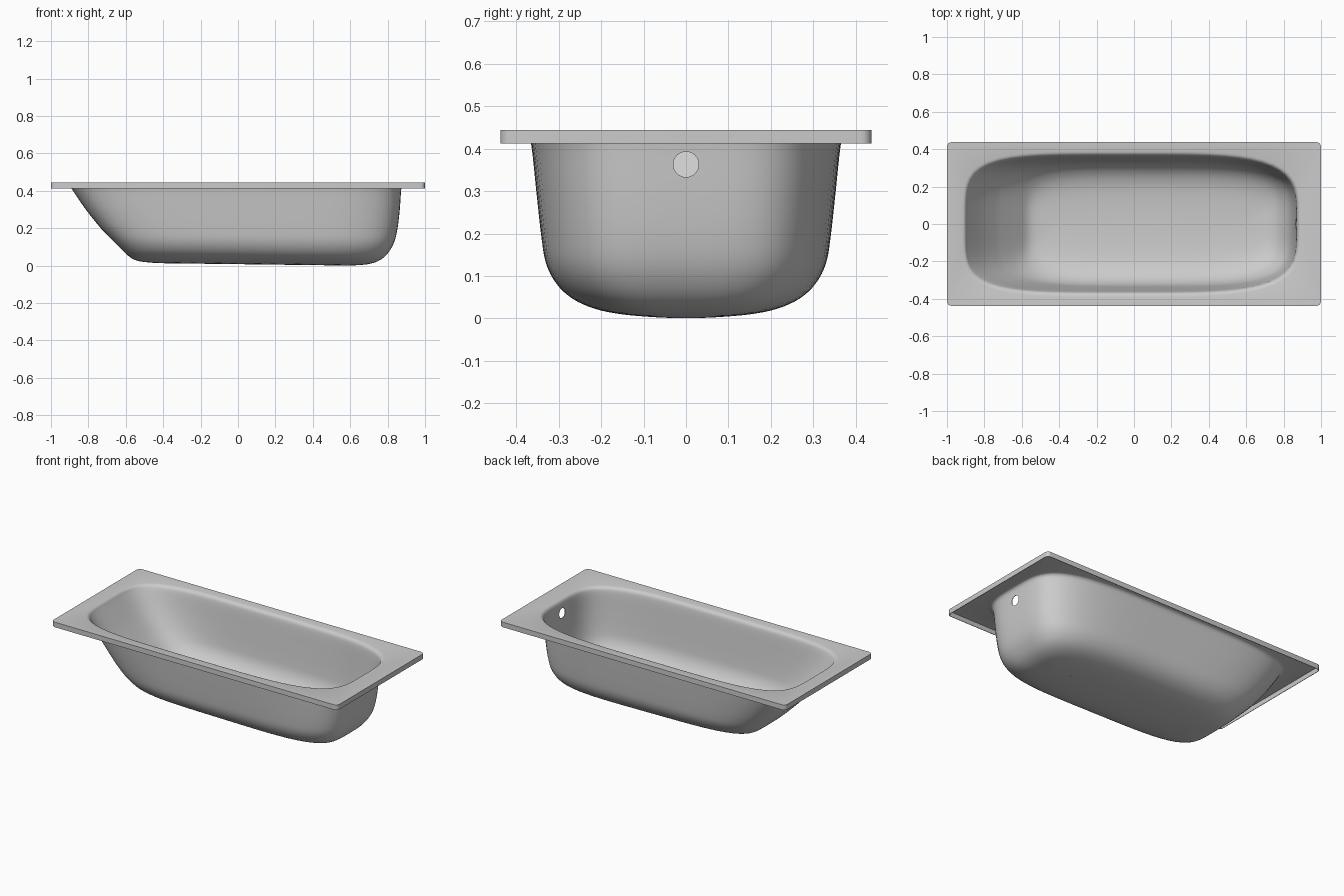
import bpy, bmesh, math
from mathutils import Vector

cube = bpy.data.objects.get("Cube")
if cube:
    bpy.data.objects.remove(cube, do_unlink=True)

SEG = 96
RIM_Z, SKIRT_Z = 0.444, 0.412

enamel = bpy.data.materials.new("grey enamel")
enamel.use_nodes = True
enamel.diffuse_color = (0.6, 0.6, 0.6, 1)
enamel.node_tree.nodes["Principled BSDF"].inputs["Base Color"].default_value = (0.6, 0.6, 0.6, 1)

# Basin levels: height, head end x, foot end x, half width
LEVELS = [
    (RIM_Z, -0.915, 0.89, 0.388), (0.437, -0.902, 0.878, 0.373),
    (0.41, -0.885, 0.87, 0.362), (0.30, -0.81, 0.862, 0.35),
    (0.20, -0.73, 0.85, 0.339), (0.13, -0.67, 0.833, 0.328),
    (0.08, -0.625, 0.807, 0.304), (0.045, -0.592, 0.775, 0.268),
    (0.022, -0.56, 0.735, 0.218), (0.010, -0.52, 0.69, 0.16),
    (0.004, -0.46, 0.63, 0.09), (0.002, -0.42, 0.59, 0.03),
]


def smooth_levels(keys, steps=4):
    """Catmull-Rom interpolation between the basin levels."""
    pts = [Vector(k) for k in keys]
    out = []
    for i in range(len(pts) - 1):
        a, b = pts[max(i - 1, 0)], pts[i]
        c, d = pts[i + 1], pts[min(i + 2, len(pts) - 1)]
        for s in range(steps):
            t = s / steps
            out.append(0.5 * (2 * b + (c - a) * t + (2 * a - 5 * b + 4 * c - d) * t * t
                              + (3 * b - a - 3 * c + d) * t ** 3))
    return out + [pts[-1]]


def outline(level):
    """Rounded oblong with bowed sides; the floor falls towards the drain."""
    z, x0, x1, half = level
    mid, rad = (x0 + x1) / 2, (x1 - x0) / 2
    fall = max(0, min(1, (0.2 - z) / 0.15))
    ring = []
    for i in range(SEG):
        c, s = math.cos(math.tau * i / SEG), math.sin(math.tau * i / SEG)
        n = 4.6 if c < 0 else 4
        r = (abs(c) ** n + abs(s) ** n) ** (-1 / n)
        x = mid + rad * r * c
        ring.append((x, half * r * s, z + fall * 0.0125 * (0.7 - x)))
    return ring


def rounded_rectangle(hx, hy, radius, z, steps=6):
    pts = []
    for q, (sx, sy) in enumerate([(1, 1), (-1, 1), (-1, -1), (1, -1)]):
        for i in range(steps + 1):
            a = math.pi / 2 * (q + i / steps)
            pts.append((sx * (hx - radius) + radius * math.cos(a),
                        sy * (hy - radius) + radius * math.sin(a), z))
    return pts


def loft(bm, rings):
    for a, b in zip(rings, rings[1:]):
        for i in range(len(a)):
            j = (i + 1) % len(a)
            bm.faces.new((a[i], a[j], b[j], b[i]))


def loop_edges(bm, ring):
    result = []
    for i, v in enumerate(ring):
        w = ring[(i + 1) % len(ring)]
        result.append(bm.edges.get((v, w)) or bm.edges.new((v, w)))
    return result


# Basin, flat rim and skirt as one sheet
bm = bmesh.new()
basin = [[bm.verts.new(p) for p in outline(l)] for l in smooth_levels(LEVELS)]
loft(bm, basin)
bm.faces.new(basin[-1])
skirt = [[bm.verts.new(p) for p in rounded_rectangle(1, 0.4375, 0.025, z)]
         for z in (RIM_Z, SKIRT_Z)]
loft(bm, skirt)
bmesh.ops.triangle_fill(bm, use_beauty=True,
                        edges=loop_edges(bm, basin[0]) + loop_edges(bm, skirt[0]))
bmesh.ops.recalc_face_normals(bm, faces=bm.faces)
# Make the rim face upwards
rim_face = min(bm.faces, key=lambda f: abs(f.normal.z) < 0.99 or
               f.calc_center_median().z < RIM_Z - 0.001)
if rim_face.normal.z < 0:
    bmesh.ops.reverse_faces(bm, faces=bm.faces)
mesh = bpy.data.meshes.new("bathtub")
bm.to_mesh(mesh)
bm.free()
tub = bpy.data.objects.new("bathtub", mesh)
bpy.context.collection.objects.link(tub)
mesh.materials.append(enamel)

# Overflow hole through the foot end
bpy.ops.mesh.primitive_cylinder_add(vertices=32, radius=0.03, depth=0.14,
                                    location=(0.868, 0, 0.363),
                                    rotation=(0, math.pi / 2, 0))
cutter = bpy.context.object
cutter.name = "overflow_cutter"
cutter.hide_render = True

bpy.ops.object.select_all(action="DESELECT")
tub.select_set(True)
bpy.context.view_layer.objects.active = tub
shell = tub.modifiers.new("sheet thickness", "SOLIDIFY")
shell.thickness = 0.003
shell.offset = -1
hole = tub.modifiers.new("overflow hole", "BOOLEAN")
hole.operation = "DIFFERENCE"
hole.solver = "EXACT"
hole.object = cutter
for name in [m.name for m in tub.modifiers]:
    bpy.ops.object.modifier_apply(modifier=name)
bpy.data.objects.remove(cutter, do_unlink=True)
bpy.ops.object.shade_smooth_by_angle(angle=math.radians(35))

# Drain plug set flush in the floor
bpy.ops.mesh.primitive_cylinder_add(vertices=32, radius=0.03, depth=0.005,
                                    location=(0.49, 0, 0.0038))
plug = bpy.context.object
plug.name = "drain_plug"
plug.data.materials.append(enamel)
bpy.ops.object.shade_smooth_by_angle(angle=math.radians(35))
